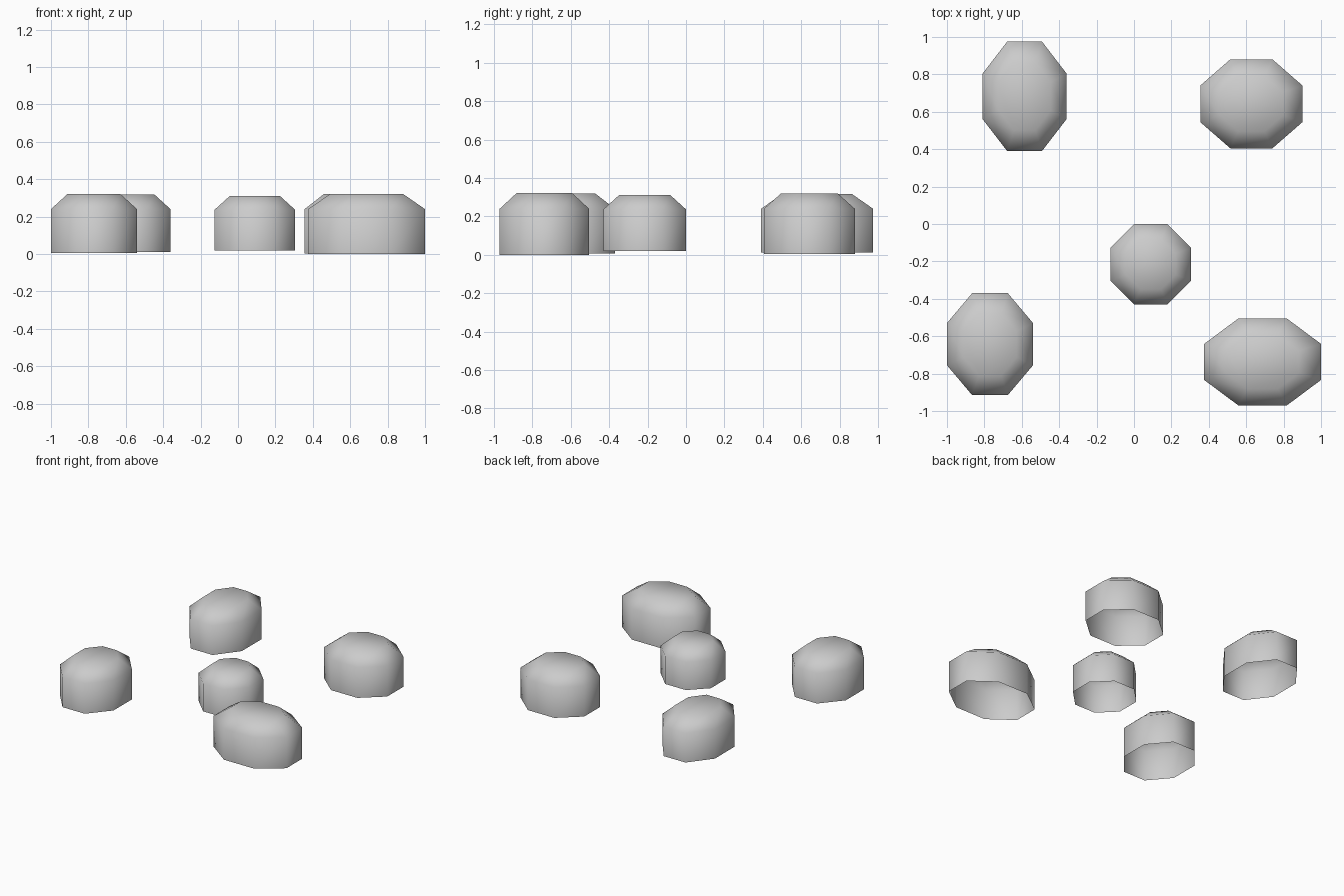
import bpy, bmesh, math

if "Cube" in bpy.data.objects:
    bpy.data.objects.remove(bpy.data.objects["Cube"])

# Stepping stones: x range, y range, z range
STONES = [
    ("stone_back_left", -0.81, -0.36, 0.39, 0.975, 0.012, 0.317),
    ("stone_back_right", 0.355, 0.90, 0.405, 0.88, 0.003, 0.32),
    ("stone_centre", -0.125, 0.305, -0.43, 0.0, 0.02, 0.311),
    ("stone_front_left", -1.0, -0.54, -0.915, -0.37, 0.006, 0.32),
    ("stone_front_right", 0.375, 1.0, -0.97, -0.505, 0.0, 0.322),
]


def make_stone(name, x0, x1, y0, y1, z0, z1):
    bm = bmesh.new()
    cx, cy = (x0 + x1) / 2, (y0 + y1) / 2
    r = 1 / math.cos(math.pi / 8)
    shoulder = z0 + (z1 - z0) * 0.745
    # Octagonal rings: base, shoulder, narrowed top
    rings = []
    for z, s in ((z0, 1), (shoulder, 1), (z1, 0.62)):
        ring = []
        for i in range(8):
            a = math.pi / 8 + i * math.pi / 4
            ring.append(bm.verts.new((cx + (x1 - x0) / 2 * s * r * math.cos(a),
                                      cy + (y1 - y0) / 2 * s * r * math.sin(a), z)))
        rings.append(ring)
    # Walls and chamfer
    for lo, hi in zip(rings, rings[1:]):
        for i in range(8):
            j = (i + 1) % 8
            bm.faces.new((lo[i], lo[j], hi[j], hi[i]))
    # Flat cap, underside left open
    bm.faces.new(rings[-1])
    for f in bm.faces:
        f.smooth = True
    mesh = bpy.data.meshes.new(name)
    bm.to_mesh(mesh)
    bm.free()
    bpy.context.collection.objects.link(bpy.data.objects.new(name, mesh))


for stone in STONES:
    make_stone(*stone)
